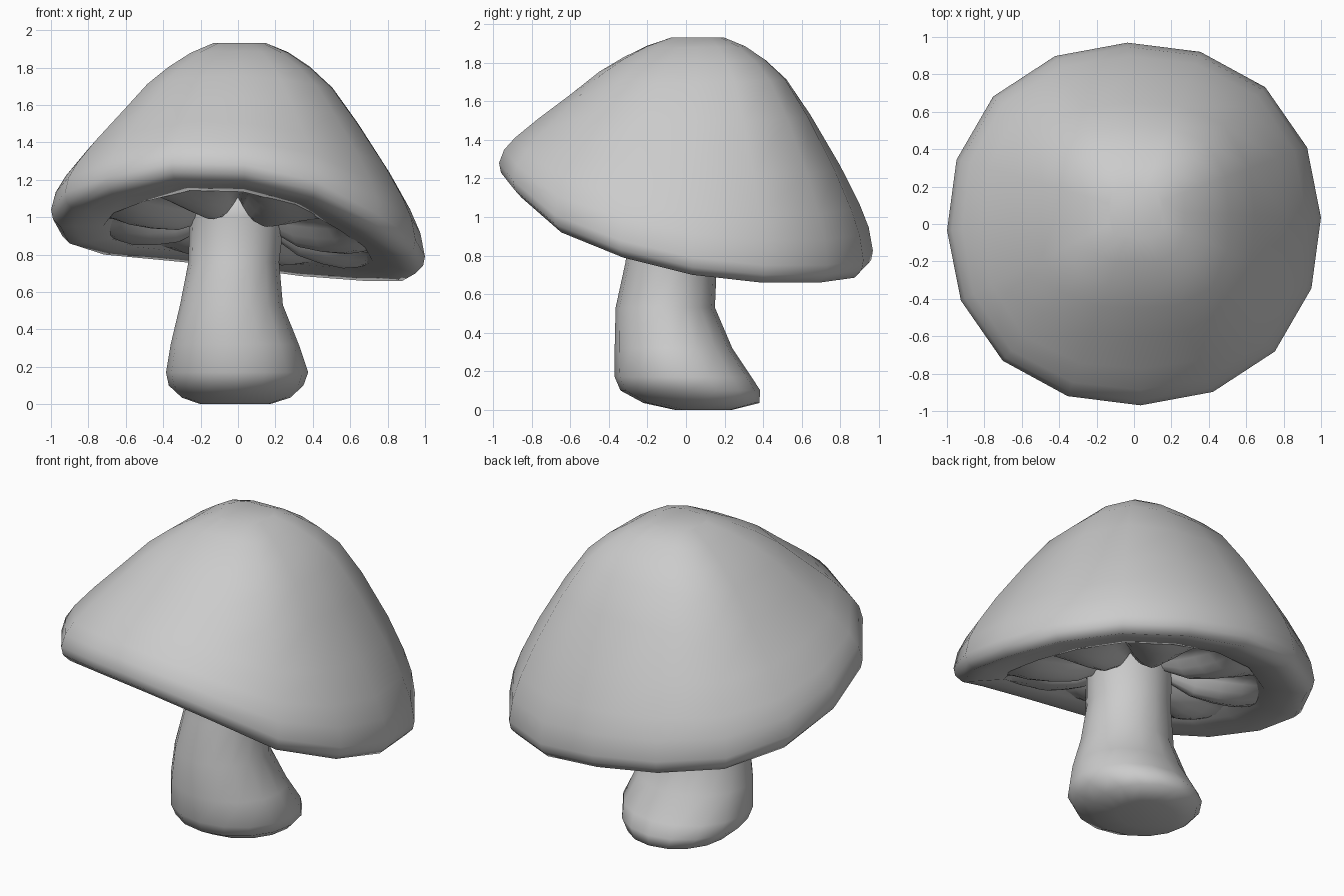
import bpy
import bmesh
from math import sin, cos, radians, tau

if "Cube" in bpy.data.objects:
    bpy.data.objects.remove(bpy.data.objects["Cube"])


def loft(name, rings, cap_start=True, cap_end=True):
    """Skin a list of equal-length point rings into a smooth object."""
    bm = bmesh.new()
    rows = [[bm.verts.new(p) for p in ring] for ring in rings]
    n = len(rows[0])
    for a, b in zip(rows, rows[1:]):
        for i in range(n):
            j = (i + 1) % n
            bm.faces.new((a[i], a[j], b[j], b[i]))
    if cap_start:
        bm.faces.new(rows[0][::-1])
    if cap_end:
        bm.faces.new(rows[-1])
    bmesh.ops.recalc_face_normals(bm, faces=bm.faces)
    mesh = bpy.data.meshes.new(name)
    bm.to_mesh(mesh)
    bm.free()
    mesh.polygons.foreach_set("use_smooth", [True] * len(mesh.polygons))
    obj = bpy.data.objects.new(name, mesh)
    bpy.context.collection.objects.link(obj)
    return obj


# Height of the tilted, wavy rim at 16 steps, counter-clockwise from +x
RIM = [.70, .66, .66, .685, .735, .77, .80, .86,
       .95, 1.04, 1.12, 1.2, 1.19, 1.10, .92, .79]
SIDES = len(RIM)
TWIST = radians(2)
APEX = (.01, .07, 1.93)
UNDER_Z = .84


def rim_z(t):
    i = int(t) % SIDES
    f = t - int(t)
    return RIM[i] * (1 - f) + RIM[(i + 1) % SIDES] * f


def upper_ring(t, rise):
    """Cap ring: t is the distance from the apex, rise the height fraction."""
    pts = []
    for i in range(SIDES):
        a = tau * i / SIDES + TWIST
        z = RIM[i] + .09
        # Fuller diagonals, and a dome that leans to the back right
        s = t * (1 + (.03 + .2 * (1 - t)) * sin(2 * a) ** 2)
        f = rise + 6 * rise ** 2 * (1 - rise) * (
            -.03 + .05 * sin(a) + .03 * cos(a))
        pts.append((APEX[0] * (1 - t) + cos(a) * s,
                    APEX[1] * (1 - t) + .97 * sin(a) * s,
                    z + (APEX[2] - z) * f))
    return pts


def under_ring(r, lift, n=SIDES, lobe=0):
    """Ring below the cap; lobe makes eight puffy swellings."""
    pts = []
    for i in range(n):
        a = tau * i / n + (TWIST if n == SIDES else 0)
        k = min(r / .95, 1)
        s = r * (1 + .03 * sin(2 * a) ** 2)
        z = UNDER_Z * (1 - k) + rim_z(SIDES * i / n) * k + lift
        z -= lobe * abs(sin(4 * a))
        pts.append((cos(a) * s, .97 * sin(a) * s, z))
    return pts


# Cap: flat underside with a central recess, rounded lip, then the dome
under = [(.1, .19), (.5, .17), (.64, .13), (.72, .03), (.87, .01),
         (.95, 0), (.99, .04)]
dome = [(1, 0), (.975, .11), (.92, .22), (.81, .39), (.64, .62),
        (.5, .79), (.38, .885), (.26, .955), (.14, 1)]
loft("cap", [under_ring(r, l) for r, l in under]
     + [upper_ring(t, f) for t, f in dome])

# Gills: eight soft lobes around the stem
gills = [(.73, .05, .01), (.68, .09, .07), (.6, .11, .11), (.48, .13, .13),
         (.34, .15, .13), (.2, .17, .08)]
loft("gills", [under_ring(r, l, 64, d) for r, l, d in gills], False, False)

# Stem: x and y extents at each height, with the foot swept backwards
stem = [(0, -.2, .17, -.06, .24), (.035, -.3, .28, -.22, .38),
        (.1, -.37, .35, -.34, .385), (.17, -.385, .375, -.37, .34),
        (.32, -.36, .325, -.37, .24), (.53, -.31, .24, -.365, .15),
        (.76, -.265, .22, -.315, .16), (1.0, -.26, .25, -.28, .18),
        (1.12, -.3, .3, -.3, .24)]
loft("stem", [[((x0 + x1) / 2 + (x1 - x0) / 2 * cos(tau * i / 16),
                (y0 + y1) / 2 + (y1 - y0) / 2 * sin(tau * i / 16), z)
               for i in range(16)] for z, x0, x1, y0, y1 in stem])
